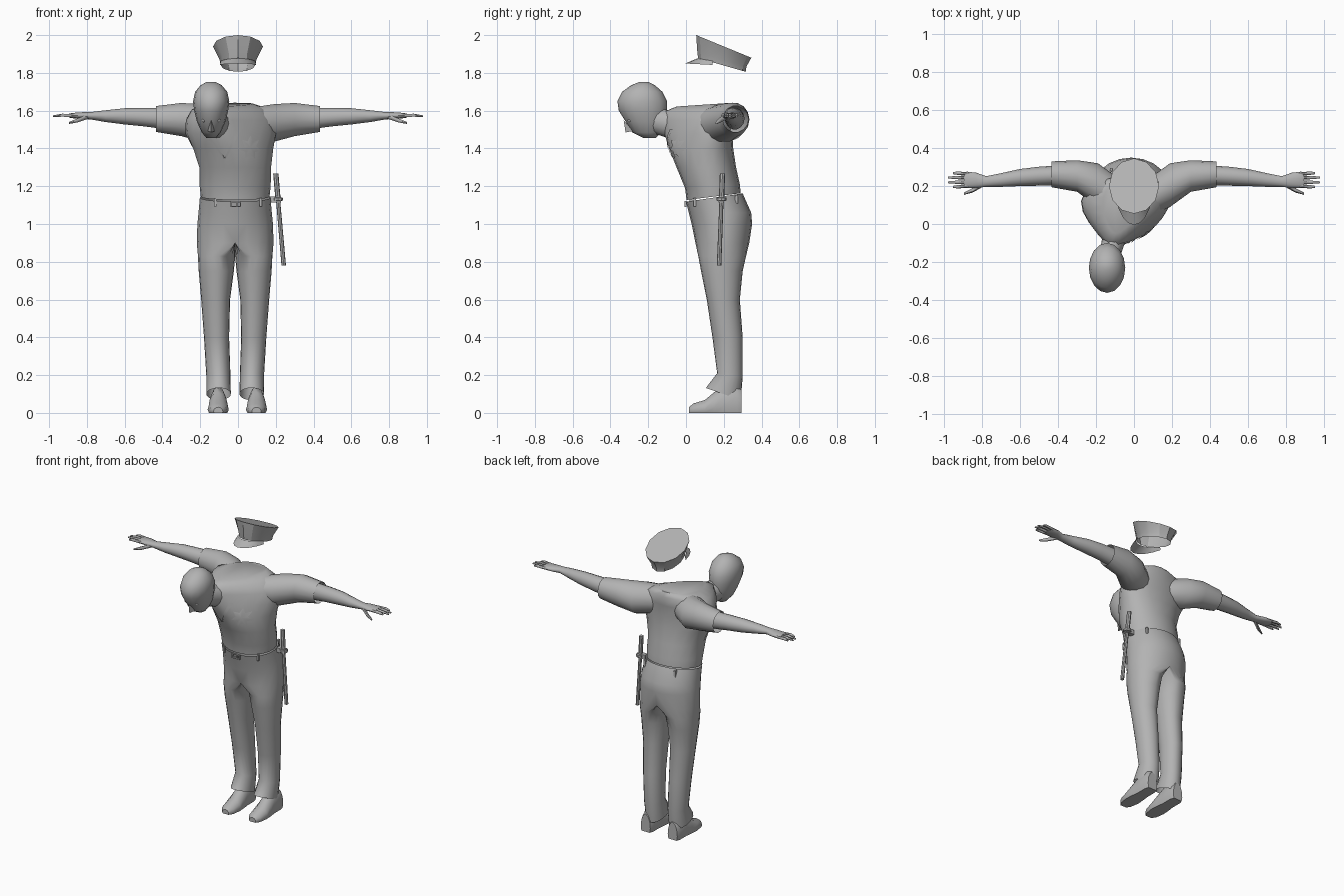
import bpy, bmesh, math
from mathutils import Vector as V
from mathutils.bvhtree import BVHTree

grey = bpy.data.materials.new("plain_grey")
grey.diffuse_color = (0.45, 0.45, 0.45, 1)


def finish(name, bm, angle=40):
    """Weld, orient, smooth by angle and link a mesh."""
    bmesh.ops.remove_doubles(bm, verts=bm.verts, dist=0.0005)
    bmesh.ops.recalc_face_normals(bm, faces=bm.faces)
    for f in bm.faces:
        f.smooth = True
    for e in bm.edges:
        e.smooth = e.calc_face_angle(0) < math.radians(angle)
    me = bpy.data.meshes.new(name)
    bm.to_mesh(me)
    bm.free()
    me.materials.append(grey)
    ob = bpy.data.objects.new(name, me)
    bpy.context.collection.objects.link(ob)
    return ob


def ring(c, u, v, n=14):
    """Ellipse round c with half axes u and v."""
    return [V(c) + V(u) * math.cos(a) + V(v) * math.sin(a)
            for a in (2 * math.pi * i / n for i in range(n))]


def loft(bm, rings, start=True, end=True):
    rows = [[bm.verts.new(p) for p in r] for r in rings]
    n = len(rows[0])
    for a, b in zip(rows, rows[1:]):
        for i in range(n):
            bm.faces.new((a[i], a[(i + 1) % n], b[(i + 1) % n], b[i]))
    if start:
        bm.faces.new(rows[0])
    if end:
        bm.faces.new(rows[-1])


def part(name, rings, start=True, end=True, angle=40):
    bm = bmesh.new()
    loft(bm, rings, start, end)
    return finish(name, bm, angle)


def box(bm, c, s):
    r = bmesh.ops.create_cube(bm, size=1)["verts"]
    for v in r:
        v.co = V(c) + V((v.co.x * s[0], v.co.y * s[1], v.co.z * s[2]))


# Trousers: two halves meeting on the middle line, open at waist and hems
MID = -0.015
# z, tilt, leg centre offset, outer radius, inner radius, front y, back y
LEG = [(0.10, -0.032, 0.085, 0.068, 0.062, 0.105, 0.29),
       (0.20, -0.01, 0.085, 0.068, 0.060, 0.165, 0.30),
       (0.40, 0, 0.092, 0.073, 0.060, 0.14, 0.30),
       (0.60, 0, 0.095, 0.085, 0.068, 0.11, 0.285),
       (0.75, 0, 0.093, 0.100, 0.086, 0.08, 0.30),
       (0.83, 0, 0.085, 0.112, 0.085, 0.065, 0.318),
       (0.90, 0, 0.0, 0.203, 0.0, 0.05, 0.335),
       (1.00, 0, 0.0, 0.200, 0.0, 0.03, 0.35),
       (1.06, 0, 0.0, 0.194, 0.0, 0.015, 0.345),
       (1.14, 0.022, 0.0, 0.187, 0.0, 0.0, 0.30)]
bm = bmesh.new()
for s in (-1, 1):
    rings = []
    for z, t, off, ro, ri, y0, y1 in LEG:
        r = []
        for i in range(20):
            c, q = math.cos(i * math.pi / 10), math.sin(i * math.pi / 10)
            x = off + (ro if c > 0 else ri) * c
            r.append(V((MID + s * x, (y0 + y1) / 2 + (y1 - y0) / 2 * q, z + t * q)))
        rings.append(r)
    loft(bm, rings, False, False)
inner = [f for f in bm.faces if all(abs(v.co.x - MID) < 1e-4 for v in f.verts)]
bmesh.ops.delete(bm, geom=inner, context='FACES')
finish("trousers", bm, 60)

# Shoes: sections along y with flat soles
SHOE = [(0.015, 0.025, 0.03), (0.04, 0.045, 0.05), (0.10, 0.056, 0.068),
        (0.15, 0.052, 0.11), (0.20, 0.045, 0.14), (0.27, 0.045, 0.14), (0.295, 0.036, 0.12)]
for x, name in ((-0.105, "left_shoe"), (0.098, "right_shoe")):
    rings = []
    for y, w, h in SHOE:
        rings.append([V((x + w * math.cos(a), y, max(0, h * (0.25 + 0.75 * math.sin(a)))))
                      for a in (i * math.pi / 6 for i in range(12))])
    part(name, rings)

# Shirt body: leaning forward and narrowing towards the neck
# z, tilt, width radius, front y, back y, taper, sideways shear
BODY = [(1.145, 0.018, 0.182, 0.003, 0.29, 0, 0), (1.20, 0.01, 0.188, -0.005, 0.285, 0, 0),
        (1.30, 0, 0.190, -0.05, 0.265, 0.06, 0), (1.40, 0, 0.207, -0.09, 0.25, 0.25, 0.015),
        (1.48, 0, 0.220, -0.115, 0.245, 0.48, 0.035), (1.55, 0, 0.205, -0.125, 0.25, 0.58, 0.045),
        (1.605, 0.01, 0.175, -0.115, 0.26, 0.58, 0.045), (1.632, 0.01, 0.110, -0.05, 0.245, 0.4, 0.04)]
rings = []
for z, t, rx, y0, y1, tap, sh in BODY:
    r = []
    for i in range(20):
        c, q = math.cos(i * math.pi / 10), math.sin(i * math.pi / 10)
        r.append(V((MID + rx * c * (1 + tap * q) + sh * (q - 1),
                    (y0 + y1) / 2 + (y1 - y0) / 2 * q, z + t * q)))
    rings.append(r)
shirt = part("shirt_body", rings, False, True, 60)
tree = BVHTree.FromPolygons([v.co for v in shirt.data.vertices],
                            [p.vertices for p in shirt.data.polygons])


def on_shirt(x, z, off=0.006):
    hit = tree.ray_cast(V((x, -1, z)), V((0, 1, 0)))[0]
    return V((x, (hit.y if hit else -0.05) - off, z))


# Sleeves, arms and hands: x, y, z, y radius, z radius
SLEEVE = [(0.08, 0.14, 1.53, 0.10, 0.09), (0.19, 0.205, 1.535, 0.115, 0.102),
          (0.30, 0.253, 1.553, 0.083, 0.090), (0.435, 0.262, 1.556, 0.068, 0.070)]
ARM = [(0.38, 0.258, 1.558, 0.052, 0.058), (0.50, 0.252, 1.566, 0.050, 0.050),
       (0.60, 0.245, 1.570, 0.045, 0.044), (0.70, 0.232, 1.571, 0.036, 0.032),
       (0.78, 0.224, 1.573, 0.028, 0.020), (0.83, 0.230, 1.574, 0.040, 0.018),
       (0.88, 0.233, 1.574, 0.043, 0.014), (0.895, 0.233, 1.574, 0.040, 0.010)]
FINGERS = [(0.196, 0.955), (0.220, 0.98), (0.245, 0.98), (0.268, 0.955)]
for s, side in ((-1, "left"), (1, "right")):
    def tube(rows, n=14):
        return [ring((s * x, y, z), (0, ry, 0), (0, 0, rz), n) for x, y, z, ry, rz in rows]
    part(side + "_sleeve", tube(SLEEVE), True, False)
    part(side + "_arm", tube(ARM), angle=60)
    bm = bmesh.new()
    for y, tip in FINGERS:
        ym = 0.233 + (y - 0.233) * 0.85
        loft(bm, tube([(0.87, ym, 1.574, 0.010, 0.010), (0.93, y, 1.576, 0.009, 0.009),
                       (tip, y, 1.571, 0.005, 0.005)], 6))
    loft(bm, tube([(0.79, 0.215, 1.57, 0.015, 0.014), (0.85, 0.178, 1.548, 0.012, 0.012),
                   (0.895, 0.160, 1.535, 0.006, 0.006)], 6))
    finish(side + "_fingers", bm, 60)

# Head bent forward: z, half width, front y, back y
HX = -0.142
HEAD = [(1.455, 0.025, -0.225, -0.16), (1.485, 0.050, -0.285, -0.13), (1.54, 0.075, -0.318, -0.105),
        (1.60, 0.090, -0.356, -0.10), (1.65, 0.096, -0.363, -0.10), (1.70, 0.085, -0.338, -0.125),
        (1.735, 0.056, -0.29, -0.165), (1.753, 0.022, -0.245, -0.20)]
part("head", [ring((HX, (a + b) / 2, z), (w, 0, 0), (0, (b - a) / 2, 0), 16)
              for z, w, a, b in HEAD], angle=60)
part("neck", [ring((HX, -0.19, 1.555), (0.062, 0, 0), (0, 0, 0.07)),
              ring((-0.11, -0.10, 1.53), (0.062, 0, 0), (0, 0, 0.075)),
              ring((-0.08, 0.02, 1.51), (0.075, 0, 0), (0, 0, 0.08))])

# Nose and eyes
bm = bmesh.new()
p = [bm.verts.new((HX + x, y, z)) for x, y, z in
     ((0, -0.33, 1.55), (0, -0.32, 1.485), (-0.019, -0.28, 1.492), (0.019, -0.28, 1.492))]
for f in ((0, 1, 2), (0, 3, 1), (1, 3, 2), (0, 2, 3)):
    bm.faces.new([p[i] for i in f])
finish("nose", bm)
bm = bmesh.new()
for s in (-1, 1):
    r = bmesh.ops.create_uvsphere(bm, u_segments=8, v_segments=6, radius=0.012)["verts"]
    bmesh.ops.translate(bm, verts=r, vec=(HX + s * 0.038, -0.297, 1.55))
finish("eyes", bm, 60)

# Collar strips forming a V
bm = bmesh.new()
for x0, w in ((-0.175, -0.022), (-0.005, 0.022)):
    rows = []
    for i in range(6):
        t = i / 5
        x, z = x0 + (-0.07 - x0) * t, 1.50 - 0.15 * t
        rows.append([bm.verts.new(on_shirt(x + k * w * (1 - t * 0.6), z)) for k in (0, 1)])
    for a, b in zip(rows, rows[1:]):
        bm.faces.new((a[0], a[1], b[1], b[0]))
finish("collar", bm)

# Star badge lying on the chest
bm = bmesh.new()
mid = bm.verts.new(on_shirt(0.065, 1.405, 0.009))
tips = []
for i in range(14):
    r, a = (0.036, 0.064)[i % 2], 2 * math.pi * i / 14 + 0.2
    tips.append(bm.verts.new(on_shirt(0.065 + r * math.cos(a) * 0.9, 1.405 + r * math.sin(a))))
for i in range(14):
    bm.faces.new((mid, tips[i], tips[(i + 1) % 14]))
finish("star_badge", bm)

# Belt buckle frame and belt loops
bm = bmesh.new()
for z in (1.092, 1.118):
    box(bm, (-0.012, -0.003, z), (0.058, 0.012, 0.006))
for x in (-0.038, -0.005, 0.014):
    box(bm, (x, -0.003, 1.105), (0.006, 0.012, 0.026))
finish("buckle", bm)
bm = bmesh.new()
for x in (-0.12, 0.12):
    k = math.sqrt(1 - ((x - MID) / 0.19) ** 2)
    box(bm, (x, 0.158 - 0.158 * k, 1.115), (0.012, 0.014, 0.045))
    box(bm, (x, 0.158 + 0.155 * k, 1.13), (0.012, 0.016, 0.045))
finish("belt_loops", bm)

# Baton with a guard, hanging at the hip
top, low = V((0.20, 0.193, 1.268)), V((0.242, 0.175, 0.78))
BATON = [(0, 0.014), (0.26, 0.014), (0.265, 0.027), (0.295, 0.027), (0.30, 0.011), (1, 0.012)]
part("baton", [ring(top.lerp(low, t), (r, 0, 0), (0, r, 0), 8) for t, r in BATON])
bm = bmesh.new()
box(bm, (0.198, 0.187, 1.13), (0.06, 0.03, 0.03))
finish("baton_holder", bm)

# Cap floating above: tilted crown, narrower band, open underneath
part("cap_crown", [ring((0, 0.19, 1.842), (0.092, 0, 0), (0, 0.126, -0.036), 12),
                   ring((0, 0.19, 1.872), (0.098, 0, 0), (0, 0.130, -0.038), 12),
                   ring((0, 0.2, 1.94), (0.132, 0, 0), (0, 0.146, -0.06), 12)], False, True, 30)
bm = bmesh.new()
rows = []
for i in range(9):
    a = math.pi * (1.12 + 0.76 * i / 8)
    c, q = math.cos(a), math.sin(a)
    rim = max(0, -q - 0.35)
    rows.append((bm.verts.new((0.097 * c, 0.19 + 0.13 * q, 1.855 - 0.036 * q * 0.6)),
                 bm.verts.new((0.104 * c, 0.19 + 0.13 * q - 0.10 * rim, 1.842 + 0.012 * rim))))
for a, b in zip(rows, rows[1:]):
    bm.faces.new((a[0], b[0], b[1], a[1]))
finish("cap_brim", bm)
